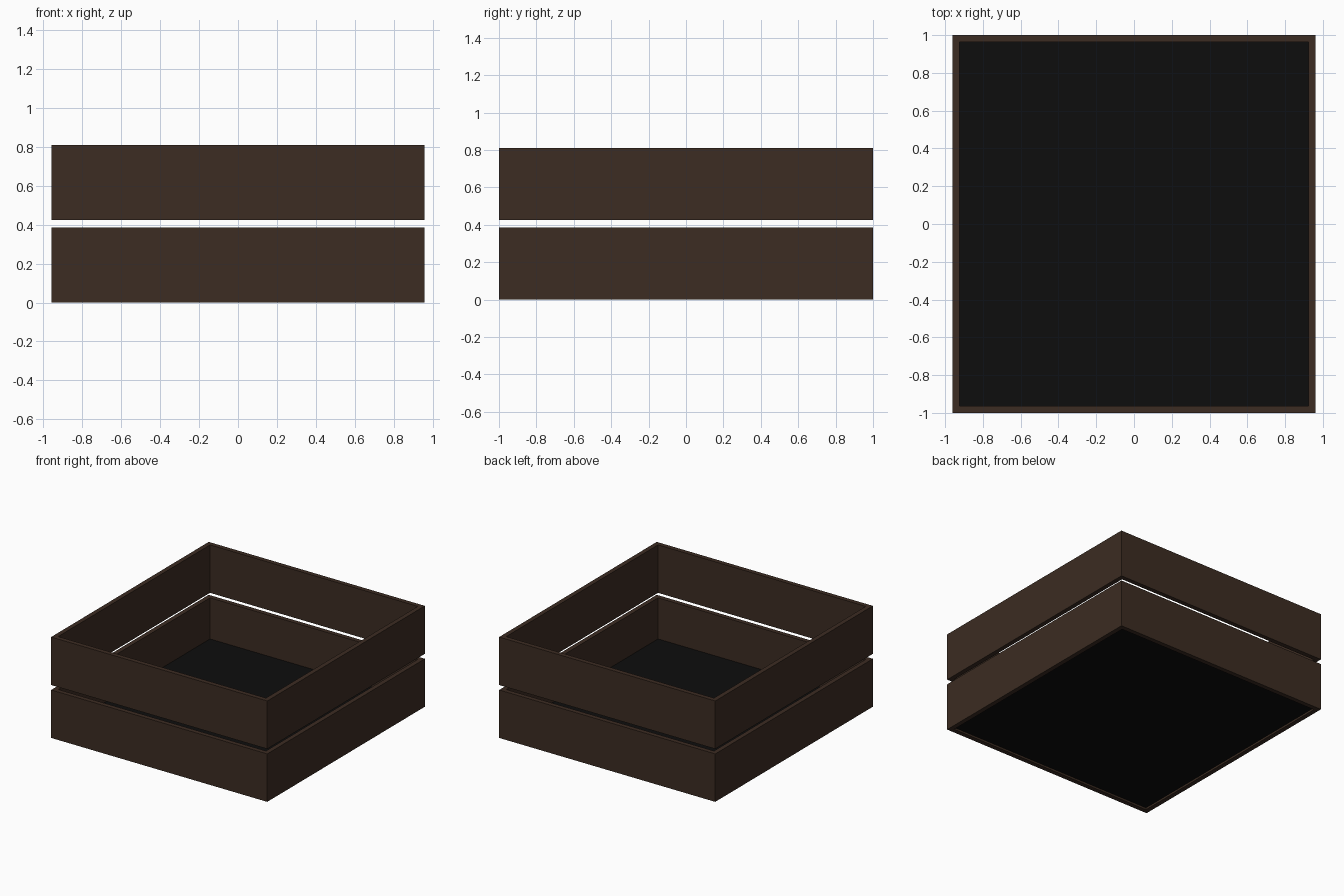
import bpy

if "Cube" in bpy.data.objects:
    bpy.data.objects.remove(bpy.data.objects["Cube"])


def material(name, rgb):
    m = bpy.data.materials.new(name)
    m.diffuse_color = (*rgb, 1)
    m.use_nodes = True
    m.node_tree.nodes["Principled BSDF"].inputs["Base Color"].default_value = m.diffuse_color
    return m


wood = material("dark brown wood", (0.045, 0.025, 0.016))
black = material("black lining", (0.004, 0.004, 0.004))

HX, HY, T = 0.96, 1.0, 0.037   # half width, half depth, board thickness


def board(name, x0, x1, y0, y1, z0, z1, mat):
    bpy.ops.mesh.primitive_cube_add(
        size=1, location=((x0 + x1) / 2, (y0 + y1) / 2, (z0 + z1) / 2))
    ob = bpy.context.object
    ob.name = name
    ob.scale = (x1 - x0, y1 - y0, z1 - z0)
    bpy.ops.object.transform_apply(location=False, rotation=False, scale=True)
    ob.data.materials.append(mat)


# two stacked rings of side boards with a gap between
for level, z0, z1 in (("lower", 0.0, 0.385), ("upper", 0.425, 0.81)):
    board(level + "_front_board", -HX, HX, -HY, -HY + T, z0, z1, wood)
    board(level + "_back_board", -HX, HX, HY - T, HY, z0, z1, wood)
    board(level + "_left_board", -HX, -HX + T, -HY + T, HY - T, z0, z1, wood)
    board(level + "_right_board", HX - T, HX, -HY + T, HY - T, z0, z1, wood)

# recessed floor panel
board("floor_panel", -HX + T, HX - T, -HY + T, HY - T, 0.015, 0.055, black)
